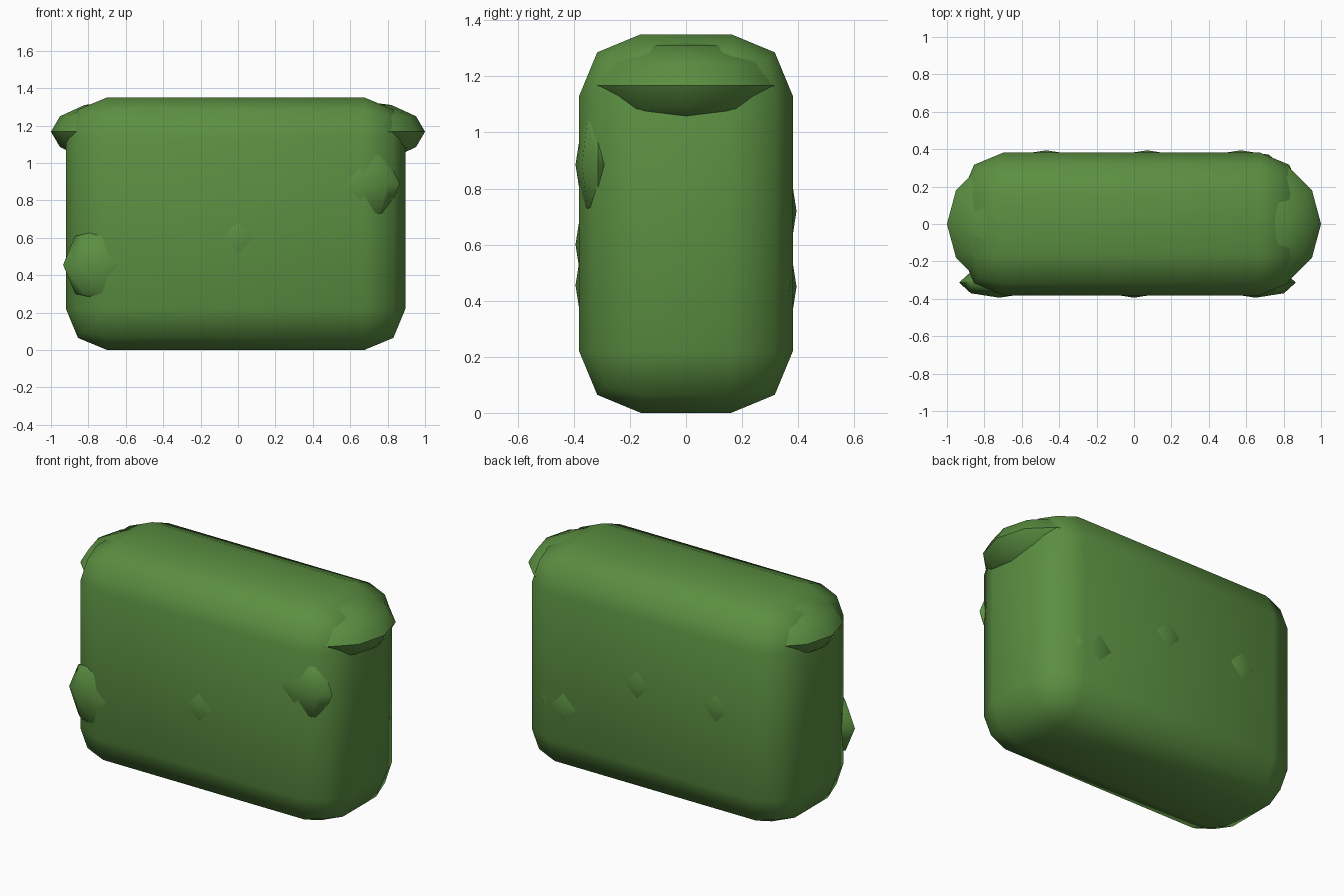
import bpy
import math

cube = bpy.data.objects.get("Cube")
if cube:
    bpy.data.objects.remove(cube, do_unlink=True)

# Single leaf colour
green = bpy.data.materials.new("leaf_green")
green.use_nodes = True
colour = (0.105, 0.275, 0.054, 1)
green.diffuse_color = colour
bsdf = green.node_tree.nodes["Principled BSDF"]
bsdf.inputs["Base Color"].default_value = colour
bsdf.inputs["Roughness"].default_value = 0.9


def finish(obj, name):
    obj.name = name
    obj.data.materials.append(green)
    bpy.ops.object.transform_apply(location=False, rotation=False, scale=True)


def clump(name, location, radii, segments, rings):
    bpy.ops.mesh.primitive_uv_sphere_add(
        segments=segments, ring_count=rings, radius=1, location=location)
    obj = bpy.context.object
    obj.scale = radii
    finish(obj, name)
    bpy.ops.object.shade_smooth_by_angle(angle=math.radians(50))


# Hedge body: a box with wide rounded edges
bpy.ops.mesh.primitive_cube_add(size=1, location=(-0.0125, 0, 0.675))
body = bpy.context.object
body.scale = (1.815, 0.762, 1.35)
finish(body, "hedge_body")
bevel = body.modifiers.new("rounded_edges", "BEVEL")
bevel.width = 0.22
bevel.segments = 2
bpy.ops.object.modifier_apply(modifier=bevel.name)
bpy.ops.object.shade_smooth_by_angle(angle=math.radians(50))

# Wide flattened clumps overhanging both upper ends
for side, sign in (("left", 1), ("right", -1)):
    clump("end_clump_" + side, (sign * 0.64, 0, 1.167),
          (0.36, 0.36, 0.165), 12, 6)

# Small clumps barely emerging from the front and back
front = [(-0.72, 0.455), (0, 0.6), (0.65, 0.885)]
back = [(0.57, 0.45), (0.07, 0.72), (-0.47, 0.72)]
for face, y, spots in (("front", -0.313, front), ("back", 0.313, back)):
    for i, (x, z) in enumerate(spots, 1):
        clump(f"{face}_clump_{i}", (x, y, z), (0.215, 0.081, 0.215), 8, 4)
